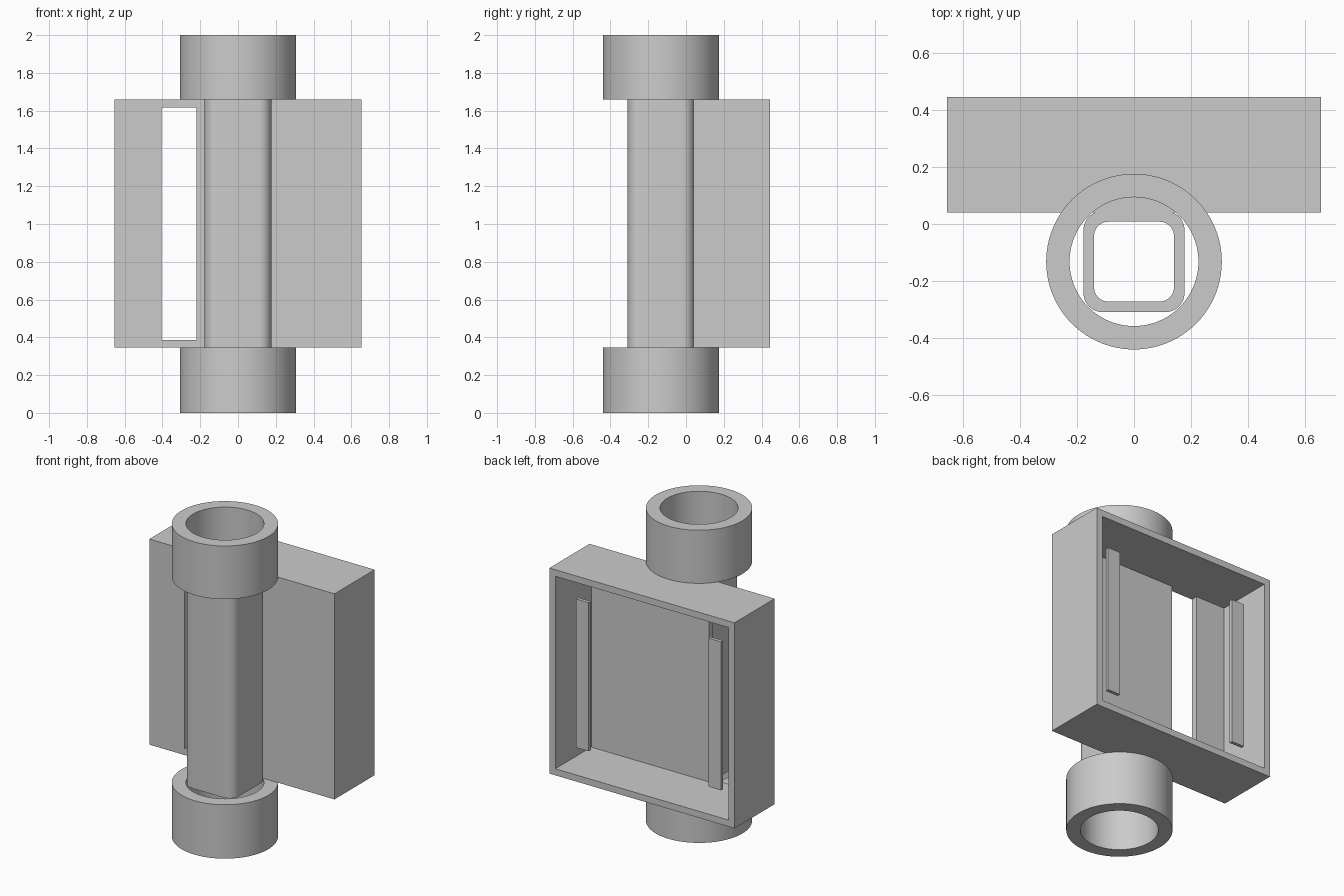
import bpy, bmesh, math
from mathutils import Vector

cube = bpy.data.objects.get("Cube")
if cube:
    bpy.data.objects.remove(cube, do_unlink=True)

grey = bpy.data.materials.new("light_grey")
grey.use_nodes = True
colour = (0.6, 0.6, 0.6, 1)
grey.diffuse_color = colour
grey.node_tree.nodes["Principled BSDF"].inputs["Base Color"].default_value = colour


def rectangle(x0, x1, y0, y1):
    return [(x0, y0), (x1, y0), (x1, y1), (x0, y1)]


def circle(radius, cy, steps=96):
    turns = [math.tau * i / steps for i in range(steps)]
    return [(radius * math.cos(a), cy + radius * math.sin(a)) for a in turns]


def rounded_square(half, radius, cy, steps=10):
    """Outline of a square with rounded corners, anticlockwise."""
    points = []
    for corner in range(4):
        mid = math.pi / 4 + corner * math.pi / 2
        cx = math.copysign(half - radius, math.cos(mid))
        cyy = cy + math.copysign(half - radius, math.sin(mid))
        for i in range(steps + 1):
            a = corner * math.pi / 2 + i / steps * math.pi / 2
            points.append((cx + radius * math.cos(a), cyy + radius * math.sin(a)))
    return points


def prism(name, outer, z0, z1, inner=None):
    """Extrude an outline upward; an inner outline of equal length makes it hollow."""
    bm = bmesh.new()

    def ring(points, z):
        return [bm.verts.new((x, y, z)) for x, y in points]

    def bridge(a, b):
        n = len(a)
        for i in range(n):
            j = (i + 1) % n
            bm.faces.new((a[i], a[j], b[j], b[i]))

    low, high = ring(outer, z0), ring(outer, z1)
    bridge(low, high)
    if inner:
        in_low, in_high = ring(inner, z0), ring(inner, z1)
        bridge(in_high, in_low)
        bridge(high, in_high)
        bridge(in_low, low)
    else:
        bm.faces.new(high)
        bm.faces.new(low[::-1])
    bmesh.ops.recalc_face_normals(bm, faces=bm.faces)
    mesh = bpy.data.meshes.new(name)
    bm.to_mesh(mesh)
    bm.free()
    mesh.materials.append(grey)
    obj = bpy.data.objects.new(name, mesh)
    bpy.context.collection.objects.link(obj)
    return obj


def activate(obj):
    bpy.ops.object.select_all(action='DESELECT')
    obj.select_set(True)
    bpy.context.view_layer.objects.active = obj


def smooth(obj):
    activate(obj)
    bpy.ops.object.shade_smooth_by_angle(angle=math.radians(30))


LOW, HIGH = 0.345, 1.66      # height range of the tray and tube
AXIS = -0.132                # y of the tube axis
WALL = 0.042

# Open-backed tray, with a full-height slot in its front wall
tray = prism("tray", rectangle(-0.655, 0.655, 0.04, 0.445), LOW, HIGH)
ix, iy = 0.655 - WALL, 0.04 + WALL
cavity = [(-ix, iy), (-0.405, iy), (-0.405, -0.1), (-0.22, -0.1),
          (-0.22, iy), (ix, iy), (ix, 0.6), (-ix, 0.6)]
cutter = prism("cavity_cutter", cavity, LOW + WALL, HIGH - WALL)
cutter.hide_render = True
cut = tray.modifiers.new("cavity", 'BOOLEAN')
cut.operation = 'DIFFERENCE'
cut.solver = 'EXACT'
cut.object = cutter
activate(tray)
bpy.ops.object.modifier_apply(modifier=cut.name)
bpy.data.objects.remove(cutter, do_unlink=True)

# Rounded square tube in front of the tray
smooth(prism("square_tube", rounded_square(0.177, 0.066, AXIS), LOW, HIGH,
             rounded_square(0.14, 0.05, AXIS)))

# Round collars above and below the tube
for name, z0, z1 in (("lower_collar", 0, LOW), ("upper_collar", HIGH, 2)):
    smooth(prism(name, circle(0.308, AXIS), z0, z1, circle(0.226, AXIS)))

# Upright strips inside the tray opening
for name, side in (("left_strip", 1), ("right_strip", -1)):
    x0, x1 = sorted((side * 0.423, side * 0.513))
    prism(name, rectangle(x0, x1, 0.357, 0.379), 0.525, 1.475)
